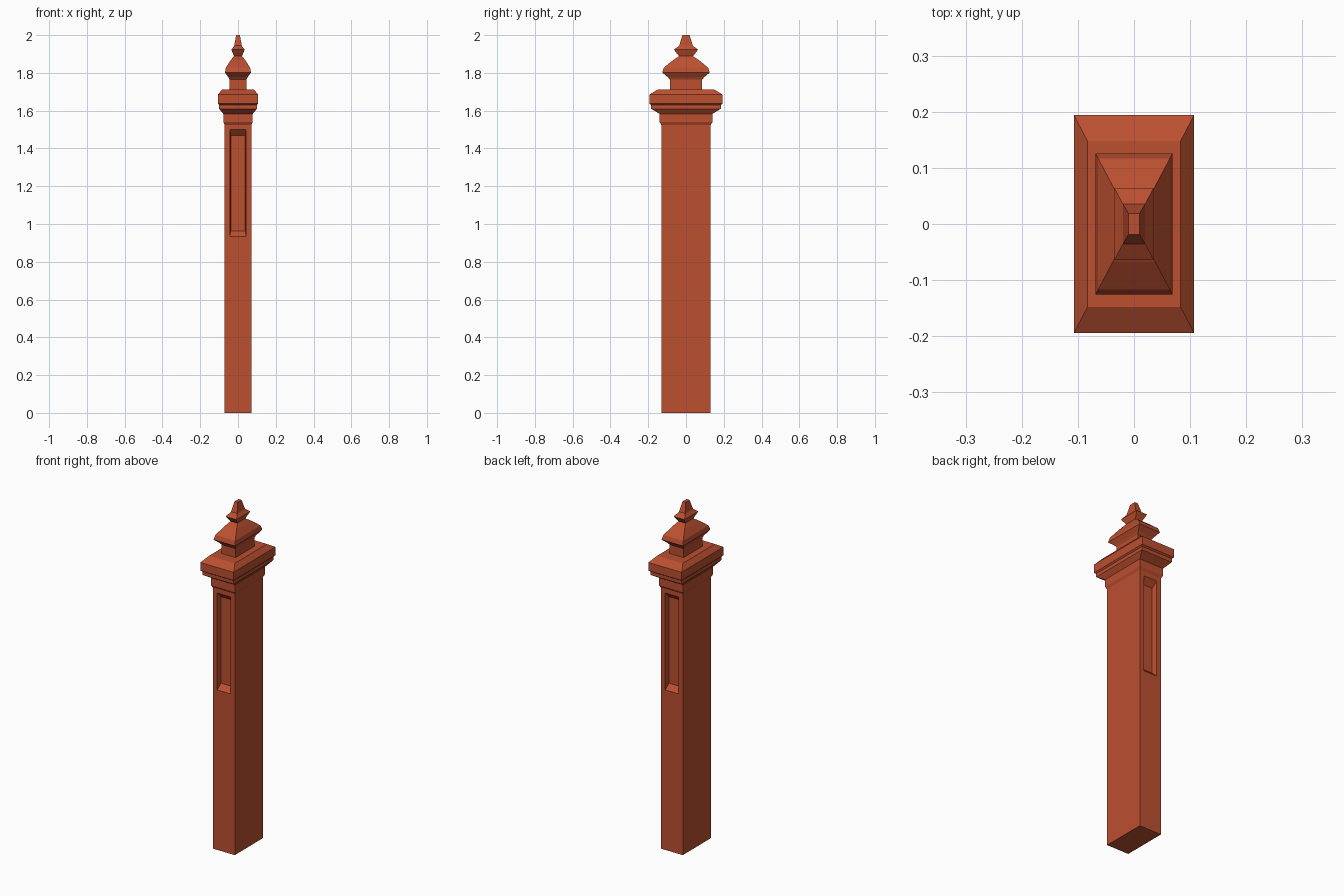
import bpy
import bmesh

cube = bpy.data.objects.get("Cube")
if cube:
    bpy.data.objects.remove(cube)

terracotta = bpy.data.materials.new("terracotta")
terracotta.use_nodes = True
colour = (0.50, 0.08, 0.03, 1)
terracotta.diffuse_color = colour
terracotta.node_tree.nodes["Principled BSDF"].inputs["Base Color"].default_value = colour


def loft(name, rings):
    """Join four-cornered rings in order and cap both ends."""
    bm = bmesh.new()
    loops = [[bm.verts.new(p) for p in ring] for ring in rings]
    for a, b in zip(loops, loops[1:]):
        for i in range(4):
            j = (i + 1) % 4
            bm.faces.new((a[i], a[j], b[j], b[i]))
    bm.faces.new(loops[0])
    bm.faces.new(loops[-1])
    bmesh.ops.recalc_face_normals(bm, faces=bm.faces)
    mesh = bpy.data.meshes.new(name)
    bm.to_mesh(mesh)
    bm.free()
    mesh.materials.append(terracotta)
    obj = bpy.data.objects.new(name, mesh)
    bpy.context.collection.objects.link(obj)
    return obj


def tier(name, profile):
    """Stack level rectangles given as half width, half depth, height."""
    loft(name, [[(-x, -y, z), (x, -y, z), (x, y, z), (-x, y, z)]
                for x, y, z in profile])


def upright(x, y, low, high):
    return [(-x, y, low), (x, y, low), (x, y, high), (-x, y, high)]


# Shaft with a recessed panel on the front and the back
half = [(0.071, 0.131, 0, 1.535),
        (0.043, 0.131, 0.934, 1.50),
        (0.038, 0.101, 0.963, 1.468)]
front = [upright(x, -y, low, high) for x, y, low, high in half]
back = [upright(x, y, low, high) for x, y, low, high in half]
loft("shaft", front[::-1] + back)

# Neck moulding and overhanging cap
tier("neck", [(0.071, 0.131, 1.525), (0.078, 0.14, 1.54), (0.078, 0.14, 1.585)])
tier("cap", [(0.078, 0.14, 1.583), (0.10, 0.184, 1.61), (0.10, 0.184, 1.63),
             (0.107, 0.194, 1.637), (0.107, 0.194, 1.685), (0.083, 0.148, 1.713)])

# Finial: pedestal, flared roof and pointed knob
tier("pedestal", [(0.045, 0.086, 1.71), (0.045, 0.086, 1.768)])
tier("roof", [(0.045, 0.086, 1.765), (0.052, 0.097, 1.778), (0.069, 0.126, 1.802),
              (0.064, 0.117, 1.828), (0.038, 0.068, 1.868), (0.021, 0.034, 1.89)])
tier("knob", [(0.02, 0.034, 1.885), (0.035, 0.064, 1.923),
              (0.02, 0.036, 1.944), (0.01, 0.019, 2.0)])
